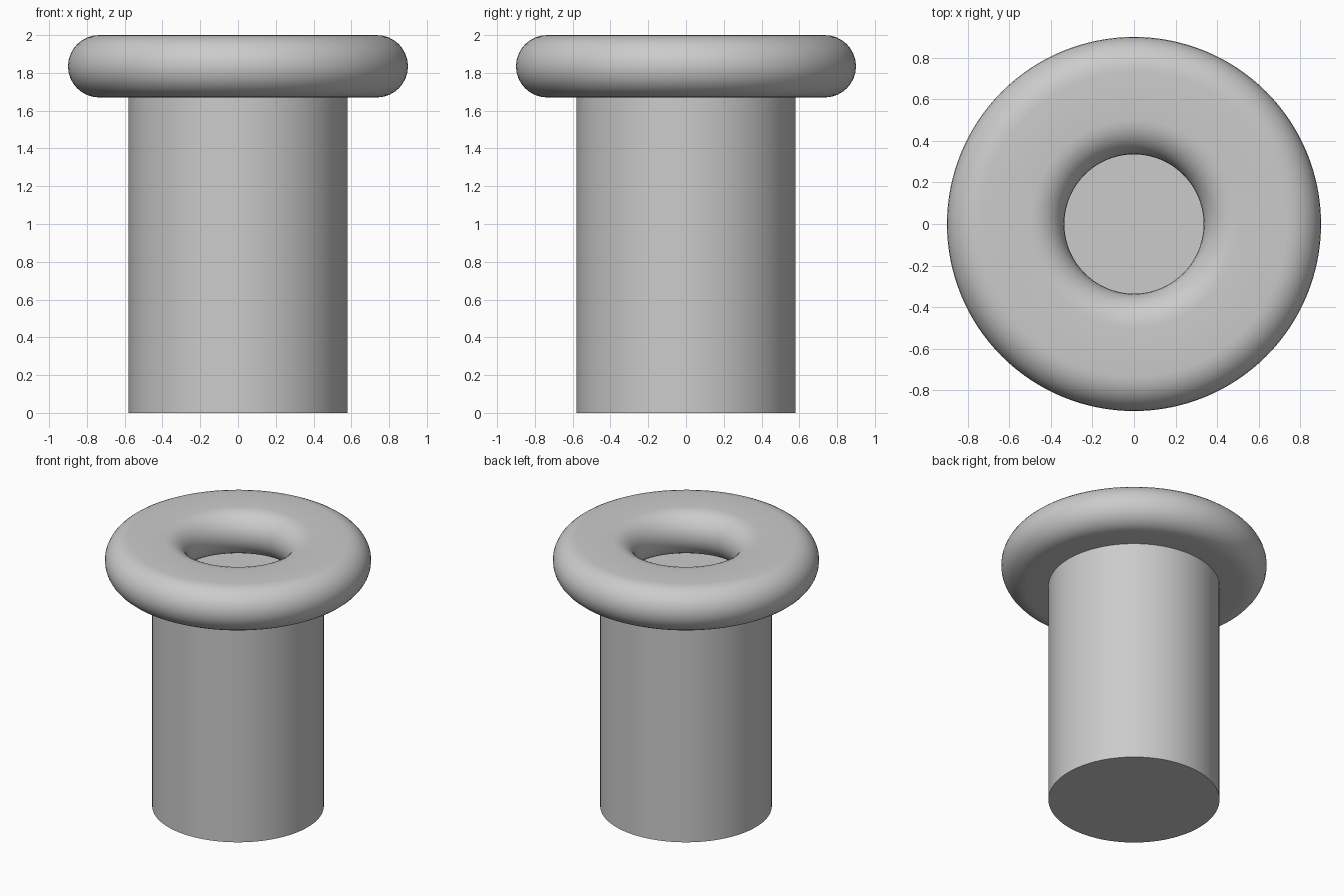
import bpy, bmesh, math

cube = bpy.data.objects.get("Cube")
if cube:
    bpy.data.objects.remove(cube, do_unlink=True)

STEPS = 128
LIP = 0.165          # half thickness of the rim
TOP = 2.0

grey = bpy.data.materials.new("light_grey")
grey.use_nodes = True
colour = (0.6, 0.6, 0.6, 1)
grey.diffuse_color = colour
grey.node_tree.nodes["Principled BSDF"].inputs["Base Color"].default_value = colour


def finish(name, bm):
    bmesh.ops.recalc_face_normals(bm, faces=bm.faces)
    mesh = bpy.data.meshes.new(name)
    bm.to_mesh(mesh)
    bm.free()
    mesh.materials.append(grey)
    obj = bpy.data.objects.new(name, mesh)
    bpy.context.collection.objects.link(obj)
    bpy.ops.object.select_all(action='DESELECT')
    obj.select_set(True)
    bpy.context.view_layer.objects.active = obj
    bpy.ops.object.shade_smooth_by_angle(angle=math.radians(35))
    return obj


# Solid round stem, closed at both ends
height = TOP - 2 * LIP
bm = bmesh.new()
bmesh.ops.create_cone(bm, cap_ends=True, segments=STEPS, radius1=0.58,
                      radius2=0.58, depth=height)
bmesh.ops.translate(bm, verts=bm.verts, vec=(0, 0, height / 2))
finish("stem", bm)

# Rounded ring rim: a stadium section spun around the vertical axis
bm = bmesh.new()
section = []
for centre, start in ((0.735, -90), (0.5, 90)):
    for i in range(17):
        a = math.radians(start + i * 180 / 16)
        section.append(bm.verts.new((centre + LIP * math.cos(a), 0,
                                     TOP - LIP + LIP * math.sin(a))))
edges = [bm.edges.new((v, section[i - 1])) for i, v in enumerate(section)]
bmesh.ops.spin(bm, geom=section + edges, cent=(0, 0, 0), axis=(0, 0, 1),
               angle=math.tau, steps=STEPS, use_merge=True)
bmesh.ops.remove_doubles(bm, verts=bm.verts, dist=0.0001)
finish("ring_rim", bm)
